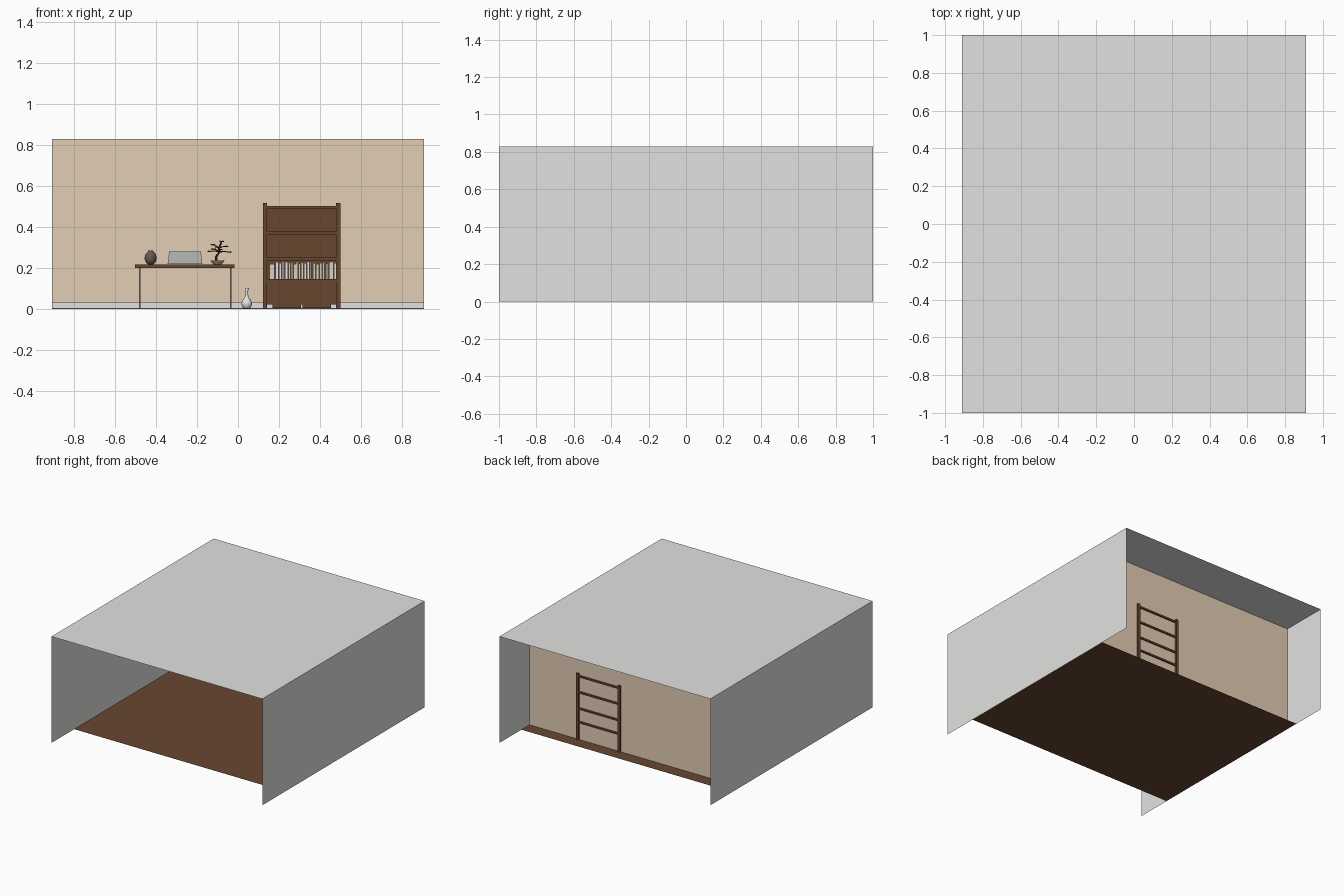
import bpy, bmesh, math, random
from mathutils import Vector

if "Cube" in bpy.data.objects:
    bpy.data.objects.remove(bpy.data.objects["Cube"])
random.seed(4)


def material(name, rgb):
    m = bpy.data.materials.new(name)
    m.diffuse_color = (*rgb, 1)
    m.use_nodes = True
    m.node_tree.nodes["Principled BSDF"].inputs["Base Color"].default_value = m.diffuse_color
    return m


WHITE = material("off_white_paint", (0.76, 0.755, 0.74))
BEIGE = material("beige_wall", (0.76, 0.61, 0.46))
BROWN = material("brown_wood", (0.14, 0.062, 0.03))
DARK = material("dark_bark", (0.03, 0.014, 0.008))
METAL = material("grey_metal", (0.22, 0.22, 0.23))
CREAM = material("cream_paper", (0.72, 0.64, 0.50))
CLAY = material("pale_clay", (0.50, 0.38, 0.29))
POTTERY = material("brown_pottery", (0.13, 0.10, 0.075))


def finish(name, bm, mat, smooth=False):
    me = bpy.data.meshes.new(name)
    bm.to_mesh(me)
    bm.free()
    me.materials.append(mat)
    for p in me.polygons:
        p.use_smooth = smooth
    ob = bpy.data.objects.new(name, me)
    bpy.context.collection.objects.link(ob)
    return ob


def sheet(name, corners, mat):
    bm = bmesh.new()
    bm.faces.new([bm.verts.new(c) for c in corners])
    return finish(name, bm, mat)


def box(name, x0, x1, y0, y1, z0, z1, mat):
    bm = bmesh.new()
    bmesh.ops.create_cube(bm, size=1)
    for v in bm.verts:
        v.co = ((x0 + x1) / 2 + v.co.x * (x1 - x0),
                (y0 + y1) / 2 + v.co.y * (y1 - y0),
                (z0 + z1) / 2 + v.co.z * (z1 - z0))
    return finish(name, bm, mat)


def lathe(name, profile, at, mat, n=32):
    # profile is (radius, height) from the bottom up
    bm = bmesh.new()
    rings = [[bm.verts.new((at[0] + r * math.cos(2 * math.pi * i / n),
                            at[1] + r * math.sin(2 * math.pi * i / n), at[2] + z))
              for i in range(n)] for r, z in profile]
    for a, b in zip(rings, rings[1:]):
        for i in range(n):
            j = (i + 1) % n
            bm.faces.new((a[i], a[j], b[j], b[i]))
    bm.faces.new(rings[0][::-1])
    bm.faces.new(rings[-1])
    return finish(name, bm, mat, True)


def branch(name, points, r0, r1, mat):
    # tapered tube through the points
    cu = bpy.data.curves.new(name, 'CURVE')
    cu.dimensions = '3D'
    cu.bevel_depth = 1
    cu.bevel_resolution = 2
    cu.use_fill_caps = True
    sp = cu.splines.new('POLY')
    sp.points.add(len(points) - 1)
    for i, p in enumerate(points):
        sp.points[i].co = (*p, 1)
        sp.points[i].radius = r0 + (r1 - r0) * i / (len(points) - 1)
    cu.materials.append(mat)
    bpy.context.collection.objects.link(bpy.data.objects.new(name, cu))


# Room shell: open at front and back, end wall set inside
X, H, WALL = 0.91, 0.83, 0.63
sheet("floor", [(-X, -.72, 0), (X, -.72, 0), (X, .73, 0), (-X, .73, 0)], BROWN)
sheet("ceiling", [(-X, -1, H), (X, -1, H), (X, 1, H), (-X, 1, H)], WHITE)
sheet("left_wall", [(-X, -1, 0), (-X, 1, 0), (-X, 1, H), (-X, -1, H)], WHITE)
sheet("right_wall", [(X, -1, 0), (X, 1, 0), (X, 1, H), (X, -1, H)], WHITE)
sheet("back_wall", [(-X, WALL, 0), (X, WALL, 0), (X, WALL, H), (-X, WALL, H)], BEIGE)
box("baseboard", -X, X, .62, WALL - .001, .001, .03, WHITE)

# Bookcase: posts and shelves poke slightly through the wall
FRONT, BACK = .49, .642
for side, x in (("left", .122), ("right", .48)):
    box(side + "_bookcase_front_post", x, x + .02, FRONT, FRONT + .02, .001, .517, BROWN)
    box(side + "_bookcase_back_post", x, x + .02, BACK - .02, BACK, .001, .517, BROWN)
    box(side + "_bookcase_side", x + .004, x + .016, FRONT + .02, BACK - .02, .02, .503, BROWN)
for i, z in enumerate((.131, .237, .364, .489)):
    box(f"shelf_{i}", .14, .482, FRONT + .003, BACK - .002, z, z + .014, BROWN)
box("bookcase_back_panel", .14, .482, .608, .617, .02, .495, BROWN)
box("cabinet_body", .14, .482, FRONT + .01, .608, .02, .131, BROWN)
for side, x in (("left", .168), ("right", .316)):
    box(side + "_cabinet_door", x, x + .139, FRONT + .003, FRONT + .012, .004, .085, BROWN)

# Row of books
x, i = .155, 0
while x < .472:
    w = random.uniform(.009, .015)
    h = random.uniform(.072, .088)
    box(f"book_{i}", x, x + w, FRONT + .015, FRONT + .09, .145, .145 + h,
        random.choice((WHITE, CREAM, CREAM)))
    x += w + random.choice((.002, .002, .006))
    i += 1

# Desk
box("desk_top", -.503, -.018, .45, .618, .2, .217, BROWN)
for n, x in enumerate((-.48, -.036)):
    for m, y in enumerate((.475, .6)):
        box(f"desk_leg_{n}{m}", x - .0035, x + .0035, y - .0035, y + .0035, .001, .2, METAL)
    box(f"desk_leg_rail_{n}", x - .003, x + .003, .475, .6, .193, .2, METAL)

# Laptop: tilted lid faces the front, keyboard behind it
bm = bmesh.new()
bmesh.ops.create_cube(bm, size=1)
for v in bm.verts:
    top = v.co.z > 0
    v.co = (-.259 + v.co.x * (.155 if top else .17),
            (.487 if top else .51) + v.co.y * .005, .279 if top else .218)
finish("laptop_lid", bm, WHITE)
box("laptop_base", -.344, -.174, .507, .6, .218, .223, WHITE)

# Round pottery ornament, floor vase and tree pot
lathe("pottery_jar", [(.013, 0), (.022, .008), (.029, .024), (.029, .036), (.024, .052),
                      (.014, .061), (.012, .068), (.009, .068), (.009, .058)],
      (-.427, .54, .217), POTTERY)
lathe("floor_vase", [(.015, 0), (.021, .008), (.026, .022), (.025, .032), (.018, .044),
                     (.009, .057), (.006, .07), (.006, .085), (.010, .1), (.008, .1), (.004, .085)],
      (.043, .55, .001), WHITE)
lathe("tree_pot", [(.02, 0), (.022, .004), (.03, .012), (.034, .017), (.034, .02),
                   (.03, .02), (.028, .016)], (-.1, .54, .217), CLAY)

# Small potted tree: trunk, branches and flat leaf pads
Y = .54
trunk = [(-.105, Y, .232), (-.108, Y, .25), (-.1, Y, .265), (-.09, Y + .003, .278),
         (-.095, Y, .295), (-.083, Y, .315), (-.08, Y, .328)]
branch("tree_trunk", trunk, .007, .002, DARK)
pads = [(-.138, 0, .281), (-.122, .012, .313), (-.08, 0, .33), (-.104, -.016, .302),
        (-.06, .008, .305), (-.045, -.006, .277), (-.085, .024, .29), (-.12, -.01, .292)]
for i, (x, dy, z) in enumerate(pads):
    start = Vector(trunk[3 if z < .295 else 4])
    tip = Vector((x, Y + dy, z))
    branch(f"branch_{i}", [start, start.lerp(tip, .5) + Vector((0, 0, .003)), tip],
           .0032, .0015, DARK)
    bm = bmesh.new()
    for k in range(5):
        a = 2 * math.pi * k / 5 + i
        r = .008 if k else 0
        geo = bmesh.ops.create_icosphere(bm, subdivisions=1, radius=.0065)
        for v in geo["verts"]:
            v.co = (tip.x + r * math.cos(a) + v.co.x,
                    tip.y + r * math.sin(a) + v.co.y,
                    tip.z + v.co.z * .45 + random.uniform(-.001, .001))
    finish(f"leaf_pad_{i}", bm, DARK)
